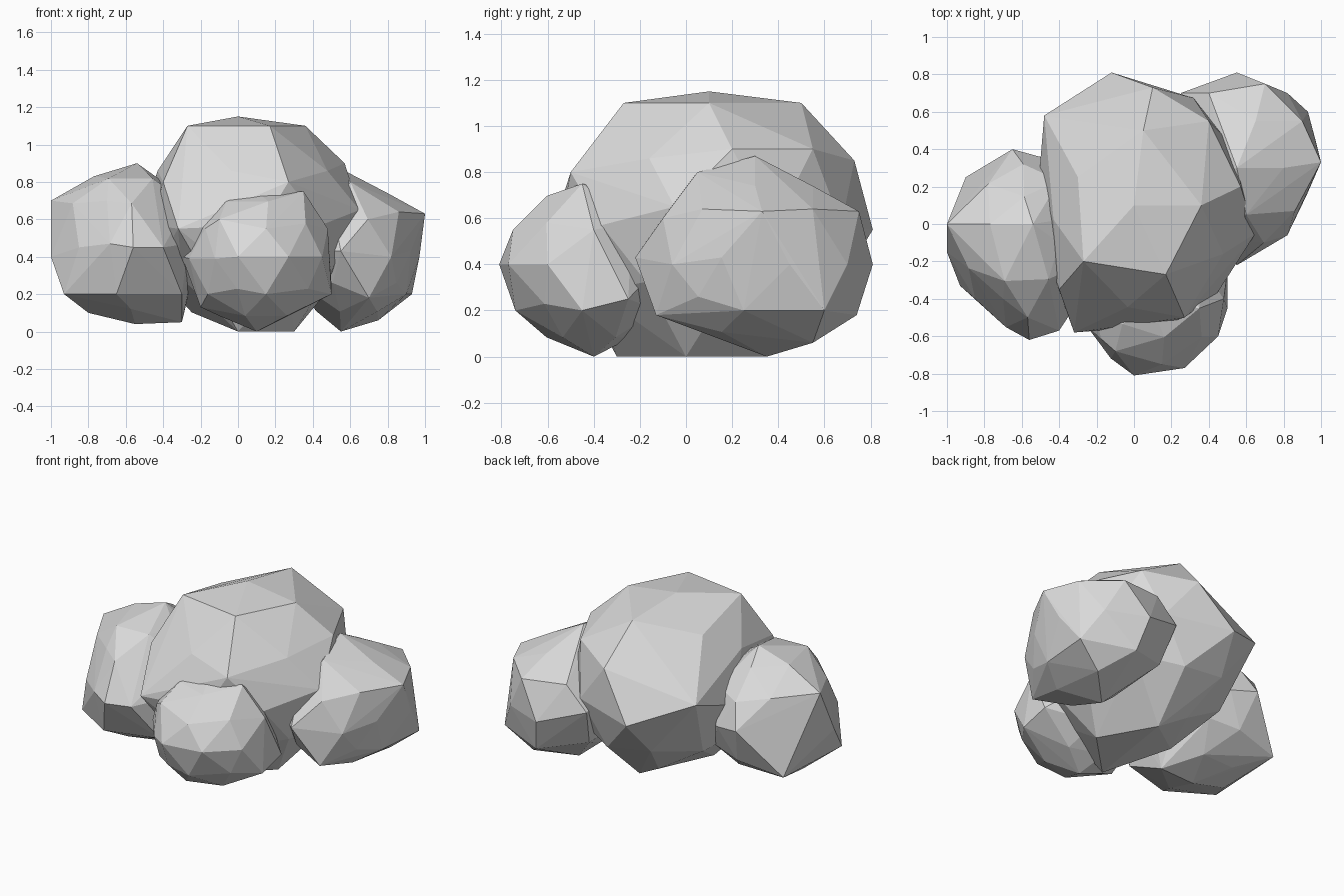
import bpy
import bmesh
import math
from mathutils import Vector, Matrix

# Remove the default object
default_cube = bpy.data.objects.get("Cube")
if default_cube:
    bpy.data.objects.remove(default_cube, do_unlink=True)

# Single flat colour
stone_grey = bpy.data.materials.new("stone_grey")
stone_grey.use_nodes = True
grey = (.7, .7, .7, 1)
stone_grey.diffuse_color = grey
stone_grey.node_tree.nodes["Principled BSDF"].inputs["Base Color"].default_value = grey


def make_ball(center, radii, turn):
    """Stretched, turned low-poly ball."""
    ball = bmesh.new()
    bmesh.ops.create_icosphere(ball, subdivisions=2, radius=1)
    shape = (Matrix.Translation(center)
             @ Matrix.Diagonal(Vector(radii).to_4d())
             @ Matrix.Rotation(math.radians(turn), 4, 'Z'))
    bmesh.ops.transform(ball, matrix=shape, verts=ball.verts)
    return ball


def pull_corners(ball, corners):
    """Pull the closest free vertex of the ball to each corner."""
    free = set(ball.verts)
    for corner in map(Vector, corners):
        nearest = min(free, key=lambda v: ((v.co - corner).length, v.index))
        nearest.co = corner
        free.remove(nearest)


def wrap_points(ball):
    """Clean convex skin around the points of the ball."""
    skin = bmesh.new()
    for vert in ball.verts:
        skin.verts.new(vert.co)
    bmesh.ops.convex_hull(skin, input=skin.verts)
    loose = [vert for vert in skin.verts if not vert.link_faces]
    bmesh.ops.delete(skin, geom=loose, context='VERTS')
    bmesh.ops.recalc_face_normals(skin, faces=skin.faces)
    return skin


def make_lobe(name, center, radii, turn, corners):
    """Faceted rounded lobe with a few chosen corners."""
    ball = make_ball(center, radii, turn)
    pull_corners(ball, corners)
    skin = wrap_points(ball)
    ball.free()

    mesh = bpy.data.meshes.new(name)
    skin.to_mesh(mesh)
    skin.free()
    mesh.materials.append(stone_grey)
    lobe = bpy.data.objects.new(name, mesh)
    bpy.context.scene.collection.objects.link(lobe)


# Large middle lobe: crown, shoulders, widest points, flat base
make_lobe("middle_lobe", (.05, .1, .57), (.57, .65, .55), 8, [
    (0, .1, 1.15), (.36, .1, 1.1), (.17, -.27, 1.1),
    (-.27, -.2, 1.1), (-.3, .25, 1), (.05, .5, 1.1),
    (.57, .2, .9), (.1, .73, .85), (-.48, .58, .7),
    (-.4, -.35, .8), (.27, -.5, .8), (.4, .55, .9),
    (-.12, .81, .55), (-.32, -.58, .55), (.65, -.05, .65),
    (0, -.3, 0), (.3, 0, 0), (.1, .35, 0),
])

# Side lobe on the model's right
make_lobe("right_lobe", (-.58, -.1, .47), (.38, .47, .41), 20, [
    (-1, 0, .7), (-1, -.15, .4), (-.93, -.33, .2),
    (-.56, -.62, .45), (-.85, -.4, .45), (-.9, .25, .2),
    (-.65, .4, .5), (-.77, 0, .83), (-.54, 0, .9),
    (-.7, -.4, .7), (-.8, -.1, .1), (-.55, -.1, .04),
    (-.3, -.1, .05), (-.65, -.5, .2), (-.3, -.4, .2),
    (-.4, -.57, .45), (-.4, -.1, .8),
])

# Side lobe on the model's left
make_lobe("left_lobe", (.6, .3, .43), (.34, .47, .38), 0, [
    (1, .33, .63), (.55, .3, .87), (.82, -.06, .4),
    (.55, -.22, .43), (.55, .81, .4), (.82, .7, .4),
    (.6, .05, .8), (.7, .75, .63), (.93, .6, .2),
    (.7, -.13, .18), (.55, .35, 0), (.75, .55, .06),
    (.97, .45, .4), (.4, .7, .65), (.86, .07, .64),
    (.9, .25, .2), (.9, .55, .64), (.6, .74, .18),
    (.8, .3, .74), (.65, .55, .74), (.25, .7, .5),
    (.3, .6, .25),
])

# Small lobe at the front
make_lobe("front_lobe", (.1, -.42, .39), (.38, .37, .36), 0, [
    (0, -.81, .4), (.27, -.77, .4), (.15, -.74, .2),
    (.15, -.75, .55), (.35, -.45, .75), (.1, -.45, .75),
    (.5, -.45, .2), (.48, -.4, .55), (-.1, -.68, .6),
    (-.3, -.4, .4), (.1, -.4, 0), (.45, -.6, .4),
    (.5, -.25, .25), (-.2, -.45, .13),
])
